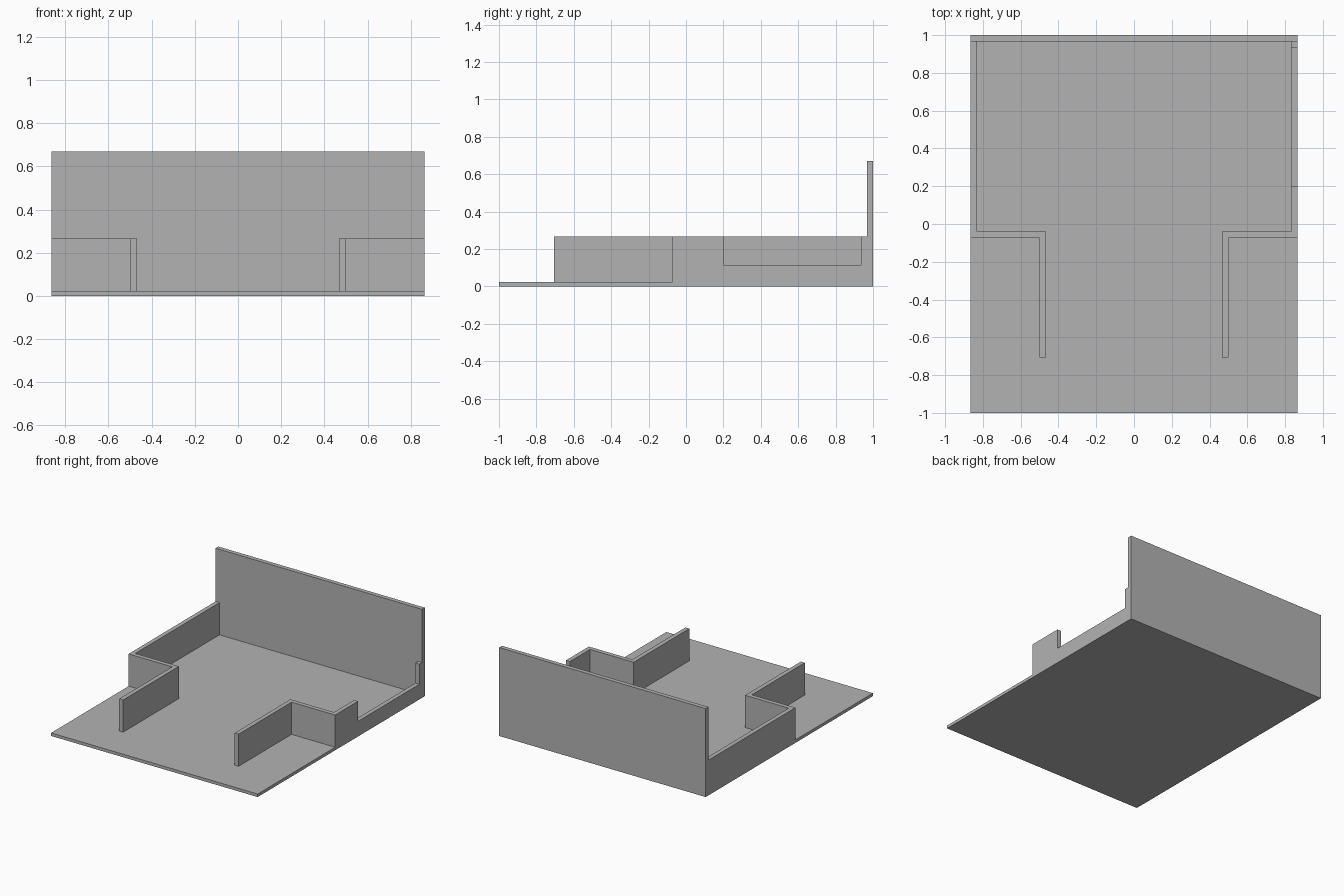
import bpy
import bmesh
from mathutils import Vector

cube = bpy.data.objects.get("Cube")
if cube:
    bpy.data.objects.remove(cube, do_unlink=True)

W = 0.865       # half width
T = 0.033       # wall thickness
FLOOR = 0.023   # floor height
LOW = 0.267     # low wall height
HIGH = 0.67     # back wall height

grey = bpy.data.materials.new("plain_grey")
grey.use_nodes = True
grey.diffuse_color = (0.45, 0.45, 0.45, 1)
grey.node_tree.nodes["Principled BSDF"].inputs["Base Color"].default_value = grey.diffuse_color


def prism(name, outline, z0, z1):
    """Extrude a flat outline upward from z0 to z1."""
    bm = bmesh.new()
    base = bm.faces.new([bm.verts.new((x, y, z0)) for x, y in outline])
    top = bmesh.ops.extrude_face_region(bm, geom=[base])["geom"]
    verts = [v for v in top if isinstance(v, bmesh.types.BMVert)]
    bmesh.ops.translate(bm, verts=verts, vec=Vector((0, 0, z1 - z0)))
    bmesh.ops.recalc_face_normals(bm, faces=bm.faces)
    mesh = bpy.data.meshes.new(name)
    bm.to_mesh(mesh)
    bm.free()
    mesh.materials.append(grey)
    obj = bpy.data.objects.new(name, mesh)
    bpy.context.collection.objects.link(obj)
    return obj


def box(name, x0, x1, y0, y1, z0, z1):
    return prism(name, [(x0, y0), (x1, y0), (x1, y1), (x0, y1)], z0, z1)


# Floor slab and tall back wall
box("floor", -W, W, -1, 1, 0, FLOOR)
box("back_wall", -W, W, 1 - T, 1, FLOOR, HIGH)

# Stepped side walls: side run, return inward, then run to the front
step_in, step_y, front_y, back_y = 0.5, -0.04, -0.707, 1 - T
path = [(W, back_y), (W, step_y - T), (step_in, step_y - T), (step_in, front_y),
        (step_in - T, front_y), (step_in - T, step_y), (W - T, step_y), (W - T, back_y)]
walls = {}
for side, s in (("left", 1), ("right", -1)):
    walls[side] = prism(side + "_side_wall", [(s * x, y) for x, y in path], FLOOR, LOW)

# Low opening cut in one side wall
cutter = box("opening_cutter", W - 2 * T, W + T, 0.2, 0.935, 0.115, LOW + 0.1)
cutter.hide_render = True
cut = walls["left"].modifiers.new("opening", "BOOLEAN")
cut.operation = "DIFFERENCE"
cut.solver = "EXACT"
cut.object = cutter
bpy.context.view_layer.objects.active = walls["left"]
bpy.ops.object.modifier_apply(modifier=cut.name)
bpy.data.objects.remove(cutter, do_unlink=True)
